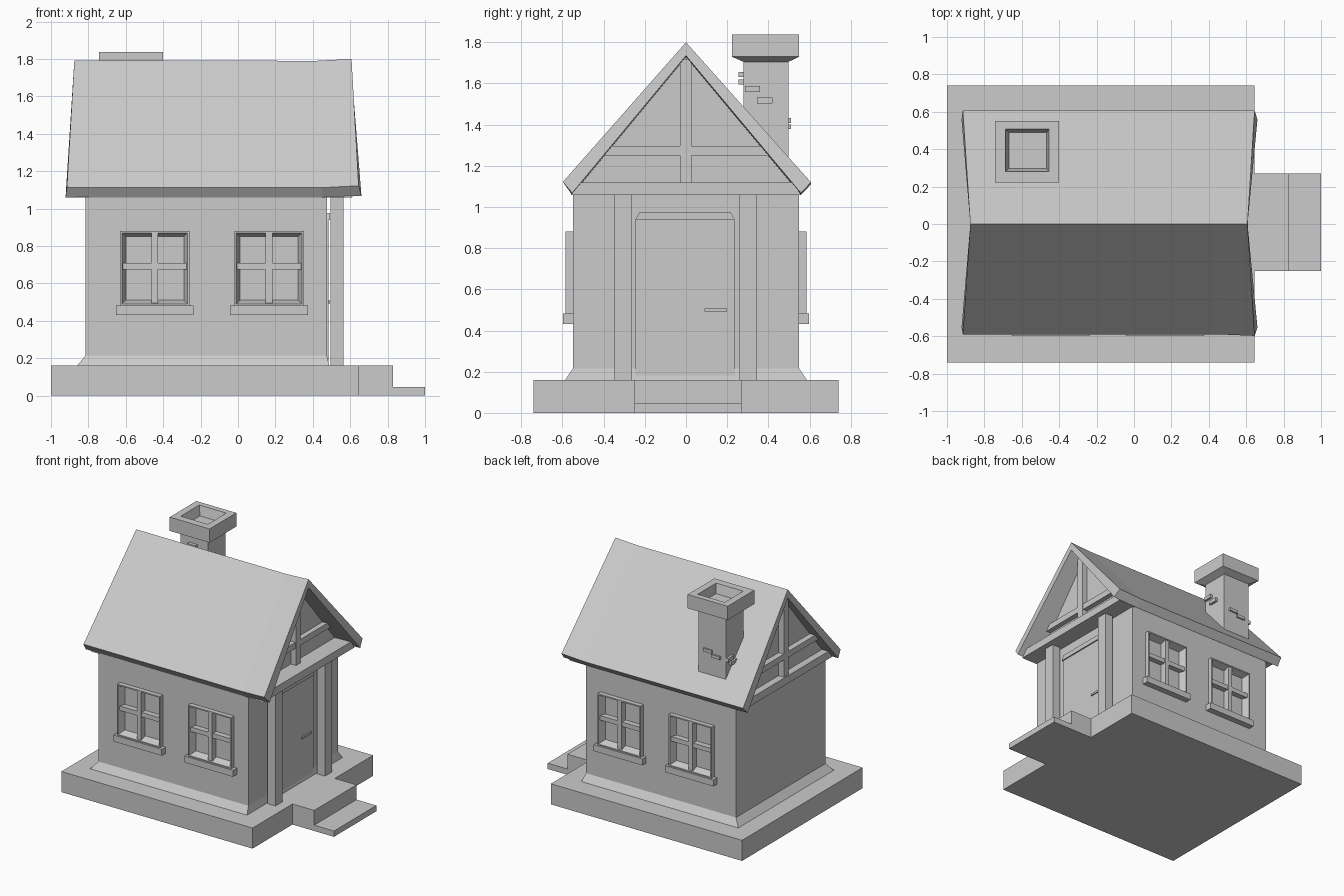
import bpy, bmesh

if "Cube" in bpy.data.objects:
    bpy.data.objects.remove(bpy.data.objects["Cube"])

grey = bpy.data.materials.new("light grey")
grey.diffuse_color = (0.6, 0.6, 0.6, 1)
grey.use_nodes = True
grey.node_tree.nodes["Principled BSDF"].inputs["Base Color"].default_value = grey.diffuse_color


def loft(name, rings):
    """Join equal-length closed rings into a capped solid."""
    bm = bmesh.new()
    loops = [[bm.verts.new(p) for p in r] for r in rings]
    n = len(rings[0])
    for a, b in zip(loops, loops[1:]):
        for i in range(n):
            j = (i + 1) % n
            bm.faces.new((a[i], a[j], b[j], b[i]))
    bm.faces.new(loops[0][::-1])
    bm.faces.new(loops[-1])
    bmesh.ops.recalc_face_normals(bm, faces=bm.faces)
    me = bpy.data.meshes.new(name)
    bm.to_mesh(me)
    bm.free()
    me.materials.append(grey)
    ob = bpy.data.objects.new(name, me)
    bpy.context.collection.objects.link(ob)
    return ob


def rect_z(x0, x1, y0, y1, z):
    return [(x0, y0, z), (x1, y0, z), (x1, y1, z), (x0, y1, z)]


def rect_y(x0, x1, z0, z1, y, inset=0.0):
    return [(x0 + inset, y, z0 + inset), (x1 - inset, y, z0 + inset),
            (x1 - inset, y, z1 - inset), (x0 + inset, y, z1 - inset)]


def box(name, x0, x1, y0, y1, z0, z1):
    return loft(name, [rect_z(x0, x1, y0, y1, z0), rect_z(x0, x1, y0, y1, z1)])


# Foundation and entrance steps
box("foundation", -1.0, 0.643, -0.74, 0.74, 0, 0.16)
box("upper_step", 0.643, 0.83, -0.25, 0.27, 0, 0.16)
box("lower_step", 0.83, 1.0, -0.25, 0.27, 0, 0.045)

# Walls with flared foot
walls = loft("walls", [rect_z(-0.86, 0.488, -0.587, 0.587, 0.16),
                       rect_z(-0.815, 0.475, -0.55, 0.55, 0.215),
                       rect_z(-0.815, 0.475, -0.55, 0.55, 1.07)])

# Windows on both long sides, set into cut openings
for side, s in (("front", -1), ("back", 1)):
    for num, (x0, x1) in enumerate(((-0.63, -0.26), (-0.02, 0.352)), 1):
        tag = f"{side}_window_{num}"
        z0, z1 = 0.48, 0.88
        cutter = loft("cutter", [rect_y(x0, x1, z0, z1, s * 0.50, 0.003),
                                 rect_y(x0, x1, z0, z1, s * 0.70, 0.003)])
        mod = walls.modifiers.new("opening", 'BOOLEAN')
        mod.operation = 'DIFFERENCE'
        mod.solver = 'EXACT'
        mod.object = cutter
        bpy.context.view_layer.objects.active = walls
        bpy.ops.object.modifier_apply(modifier=mod.name)
        bpy.data.objects.remove(cutter)
        loft(tag + "_frame", [rect_y(x0, x1, z0, z1, s * 0.49),
                              rect_y(x0, x1, z0, z1, s * 0.585),
                              rect_y(x0, x1, z0, z1, s * 0.585, 0.01),
                              rect_y(x0, x1, z0, z1, s * 0.53, 0.03)])
        c = (x0 + x1) / 2
        ya, yb = sorted((s * 0.525, s * 0.58))
        box(tag + "_upright_bar", c - 0.018, c + 0.018, ya, yb, z0 + 0.015, z1 - 0.005)
        ya, yb = sorted((s * 0.525, s * 0.573))
        box(tag + "_cross_bar", x0 + 0.008, x1 - 0.008, ya, yb, 0.673, 0.708)
        ya, yb = sorted((s * 0.53, s * 0.598))
        box(tag + "_sill", x0 - 0.023, x1 + 0.023, ya, yb, 0.432, 0.482)

# Door, lintel, handle and porch posts
box("door", 0.46, 0.483, -0.245, 0.237, 0.16, 0.94)
loft("door_lintel", [rect_z(0.46, 0.493, -0.245, 0.237, 0.94),
                     rect_z(0.46, 0.493, -0.225, 0.215, 0.977)])
box("door_handle", 0.47, 0.492, 0.09, 0.2, 0.493, 0.508)
for name, y in (("left_post", -0.305), ("right_post", 0.302)):
    box(name, 0.495, 0.565, y - 0.042, y + 0.042, 0.16, 1.06)

# Gable infill under the roof
loft("gables", [[(x, -0.555, 1.065), (x, 0.555, 1.065), (x, 0, 1.74)]
                for x in (-0.815, 0.475)])

# Timber framing on both gables
for name, xa, xb, xt in (("right", 0.46, 0.52, 0.61), ("left", -0.86, -0.80, -0.87)):
    tie = sorted((xt, xa if xt > 0 else xb))
    loft(name + "_tie_beam", [[(x, -0.56, 1.058), (x, 0.56, 1.058),
                               (x, 0.52, 1.118), (x, -0.52, 1.118)] for x in tie])
    box(name + "_king_post", xa, xb, -0.03, 0.027, 1.11, 1.72)
    loft(name + "_collar_beam", [[(x, -0.41, 1.25), (x, 0.41, 1.25),
                                  (x, 0.37, 1.297), (x, -0.37, 1.297)]
                                 for x in (xa, xb - 0.005)])


# Roof: thick inverted V, slightly flared at its ends
def roof_ring(ridge_x, upper_x, lower_x, lift, yf=-0.59):
    return [(lower_x, -0.553, 1.058 + lift), (upper_x, yf, 1.112 + lift),
            (ridge_x, 0, 1.79 + lift), (upper_x, 0.607, 1.11 + lift),
            (lower_x, 0.558, 1.058 + lift), (ridge_x, 0, 1.725 + lift)]


loft("roof", [roof_ring(-0.875, -0.915, -0.922, 0.002),
              roof_ring(0.42, 0.45, 0.45, 0),
              roof_ring(0.607, 0.645, 0.66, 0.01, -0.598)])

# Chimney with wide cap and flue
shaft = (-0.69, -0.455, 0.28, 0.497)
cap = (-0.743, -0.4, 0.223, 0.55)
loft("chimney", [rect_z(*shaft, 1.17), rect_z(*shaft, 1.705),
                 rect_z(*cap, 1.73), rect_z(*cap, 1.837),
                 rect_z(-0.688, -0.455, 0.28, 0.507, 1.837),
                 rect_z(-0.668, -0.467, 0.298, 0.488, 1.765)])

# Loose bricks standing out of the chimney
for i, (a, z) in enumerate(((0.286, 1.573), (0.345, 1.518))):
    box(f"right_brick_{i}", -0.47, -0.435, a, a + 0.074, z - 0.014, z + 0.014)
for i, (a, z) in enumerate(((0.425, 1.385), (0.385, 1.345))):
    box(f"left_brick_{i}", -0.71, -0.68, a, a + 0.07, z - 0.014, z + 0.014)
for i, (a, z) in enumerate(((-0.58, 1.643), (-0.52, 1.608))):
    box(f"front_brick_{i}", a - 0.035, a + 0.035, 0.254, 0.3, z - 0.012, z + 0.012)
for i, (a, z) in enumerate(((-0.54, 1.42), (-0.61, 1.39))):
    box(f"back_brick_{i}", a - 0.037, a + 0.037, 0.48, 0.51, z - 0.012, z + 0.012)
